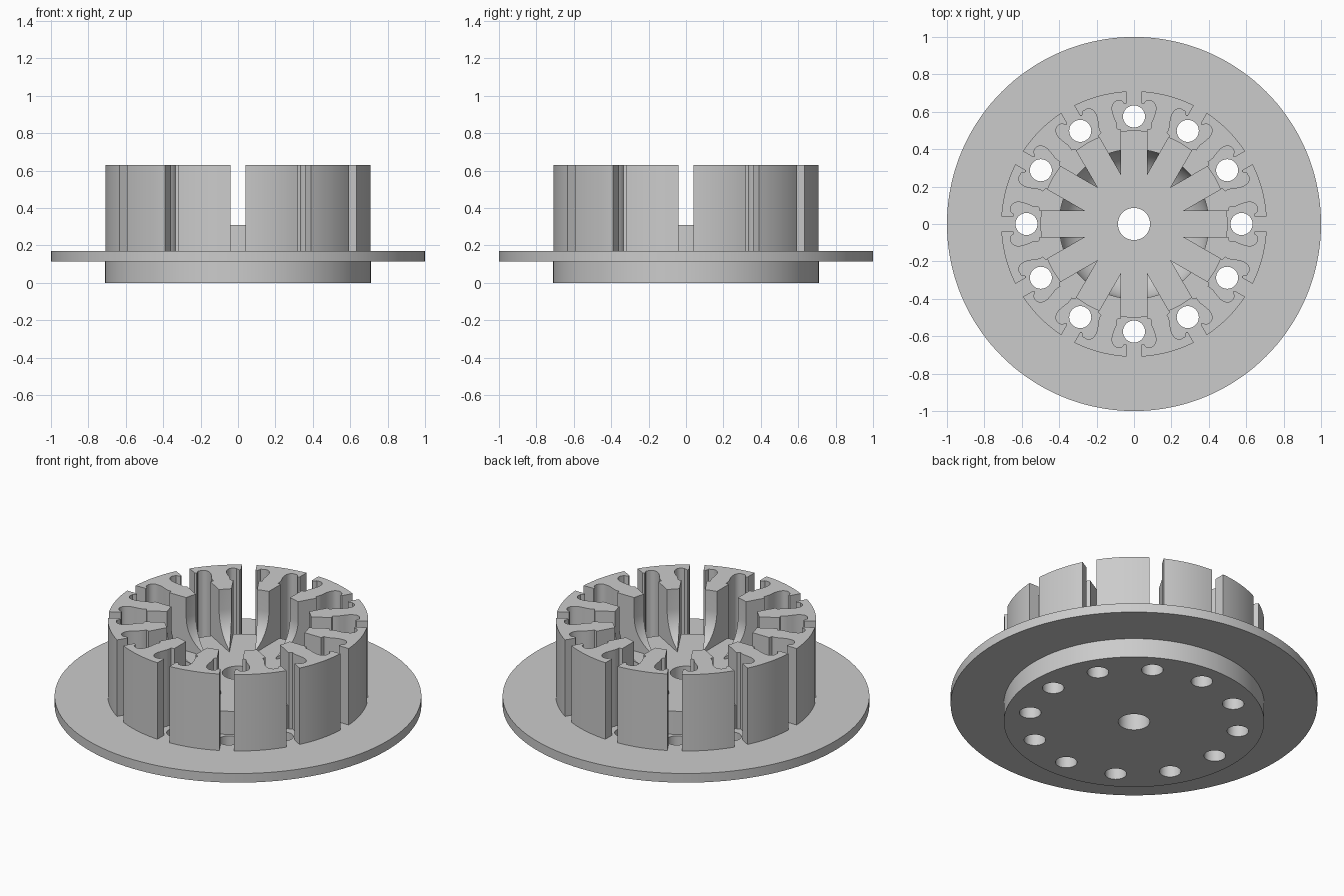
import bpy, bmesh, math
from mathutils import Matrix, Vector

cube = bpy.data.objects.get("Cube")
if cube:
    bpy.data.objects.remove(cube, do_unlink=True)

COUNT = 12
STEP = 2 * math.pi / COUNT
RIM, TOP, FLOOR = 0.71, 0.63, 0.31

grey = bpy.data.materials.new("light grey")
grey.use_nodes = True
grey.diffuse_color = (0.6, 0.6, 0.6, 1)
grey.node_tree.nodes["Principled BSDF"].inputs["Base Color"].default_value = (0.6, 0.6, 0.6, 1)


def make_object(name, bm):
    bmesh.ops.recalc_face_normals(bm, faces=bm.faces)
    mesh = bpy.data.meshes.new(name)
    bm.to_mesh(mesh)
    bm.free()
    mesh.materials.append(grey)
    obj = bpy.data.objects.new(name, mesh)
    bpy.context.collection.objects.link(obj)
    return obj


def prism(bm, outline, z0, z1):
    face = bm.faces.new([bm.verts.new((x, y, z0)) for x, y in outline])
    top = bmesh.ops.extrude_face_region(bm, geom=[face])["geom"]
    verts = [v for v in top if isinstance(v, bmesh.types.BMVert)]
    bmesh.ops.translate(bm, verts=verts, vec=(0, 0, z1 - z0))


def lathe(name, profile, steps=144):
    bm = bmesh.new()
    verts = [bm.verts.new((r, 0, z)) for r, z in profile]
    edges = [bm.edges.new((a, b)) for a, b in zip(verts, verts[1:] + verts[:1])]
    bmesh.ops.spin(bm, geom=verts + edges, cent=(0, 0, 0), axis=(0, 0, 1),
                   angle=2 * math.pi, steps=steps, use_merge=True)
    bmesh.ops.remove_doubles(bm, verts=bm.verts, dist=0.0001)
    return make_object(name, bm)


def cut(target, cutter):
    cutter.hide_render = True
    mod = target.modifiers.new("cut", 'BOOLEAN')
    mod.operation, mod.solver, mod.object = 'DIFFERENCE', 'EXACT', cutter
    bpy.context.view_layer.objects.active = target
    bpy.ops.object.modifier_apply(modifier=mod.name)
    bpy.data.objects.remove(cutter, do_unlink=True)


def smooth(obj):
    bpy.ops.object.select_all(action='DESELECT')
    obj.select_set(True)
    bpy.context.view_layer.objects.active = obj
    bpy.ops.object.shade_smooth_by_angle(angle=math.radians(28))


def arc(cx, cy, radius, start, end, n):
    angles = [math.radians(start + (end - start) * i / n) for i in range(n + 1)]
    return [(cx + radius * math.cos(a), cy + radius * math.sin(a)) for a in angles]


# Flanged base with raised hub and central bore
base = lathe("flanged_base", [(0.086, 0), (RIM, 0), (RIM, 0.115), (1, 0.115), (1, 0.17),
                              (0.5, 0.17), (0.5, FLOOR), (0.086, FLOOR)])

# Ring of round holes, one under each slot
bm = bmesh.new()
for i in range(COUNT):
    c = Matrix.Rotation(i * STEP, 3, 'Z') @ Vector((0.575, 0, 0))
    prism(bm, arc(c.x, c.y, 0.059, 0, 350, 35), -0.1, 0.4)
cut(base, make_object("hole_cutter", bm))
smooth(base)

# One side of a slot, as (radial, sideways) from the rim inward:
# narrow mouth, hooked lip, rounded pocket, neck, straight inner channel
side = [(math.sqrt(RIM ** 2 - 0.04 ** 2), 0.04), (0.645, 0.04), (0.64, 0.048), (0.645, 0.056)]
side += [(0.658, 0.065)] + arc(0.622, 0.079, 0.038, 15, 90, 6)
side += [(0.6, 0.116), (0.575, 0.108), (0.545, 0.095), (0.525, 0.09), (0.51, 0.09), (0.505, 0.07)]

# Tooth outline: side mirrored about the tooth axis, closed by an outer arc and inner tip
half = STEP / 2
lower = [(r * math.cos(half) + w * math.sin(half), -r * math.sin(half) + w * math.cos(half))
         for r, w in side]
tip = (0.07 / math.sin(half), 0)
edge = math.degrees(math.atan2(lower[0][1], lower[0][0]))
rim = arc(0, 0, RIM, edge, -edge, 10)
outline = lower[::-1] + rim[1:-1] + [(x, -y) for x, y in lower] + [tip]

# Ring of teeth
bm = bmesh.new()
for i in range(COUNT):
    a = (i + 0.5) * STEP
    c, s = math.cos(a), math.sin(a)
    prism(bm, [(x * c - y * s, x * s + y * c) for x, y in outline], 0.15, TOP)
teeth = make_object("slotted_teeth", bm)

# Bowl-shaped inner space, filleted down to the hub floor
bowl = lathe("bowl_cutter", [(0, FLOOR - 0.002)] + arc(0.2, 0.508, 0.2, -90, 0, 14)
             + [(0.4, 0.8), (0, 0.8)])
cut(teeth, bowl)

# Keep the bore open beneath the teeth and shade the curved walls
smooth(teeth)
